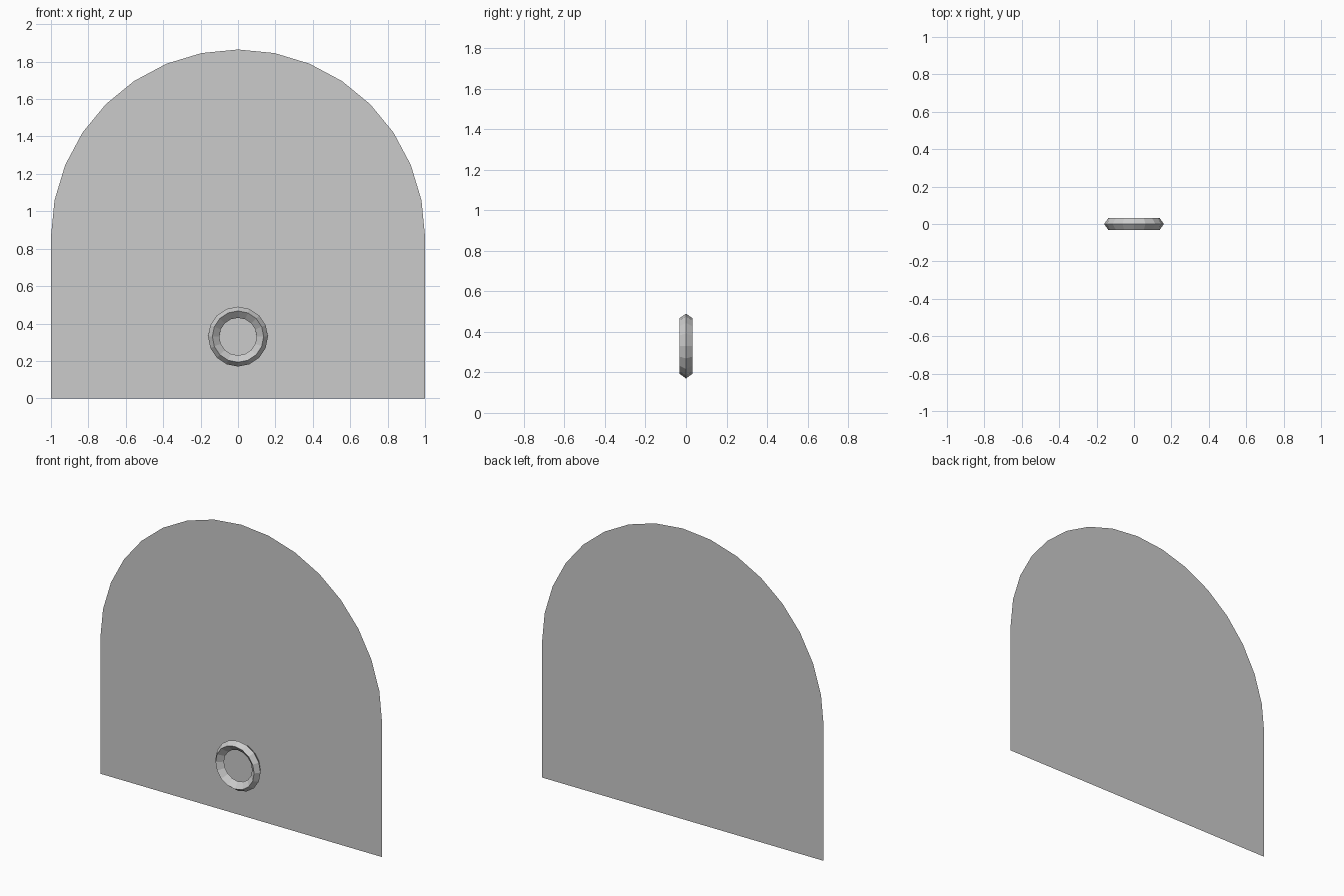
import bpy, bmesh
from math import sin, cos, pi

if "Cube" in bpy.data.objects:
    bpy.data.objects.remove(bpy.data.objects["Cube"])

ARCH_Z = 0.865   # where the straight sides meet the half circle
RING_Z = 0.33
HALF = 0.032     # half depth of the ring


def make_object(name, bm):
    mesh = bpy.data.meshes.new(name)
    bm.to_mesh(mesh)
    bm.free()
    obj = bpy.data.objects.new(name, mesh)
    bpy.context.collection.objects.link(obj)
    return obj


# Thin arched back panel: a single flat sheet behind the ring
bm = bmesh.new()
outline = [(-1, 0), (1, 0)]
outline += [(cos(pi * i / 16), ARCH_Z + sin(pi * i / 16)) for i in range(17)]
bm.faces.new([bm.verts.new((x, HALF, z)) for x, z in outline])
make_object("arched_panel", bm)

# Faceted ring: a diamond cross-section swept round a circle
bm = bmesh.new()
profile = [(0.16, 0), (0.137, -HALF), (0.10, 0), (0.137, HALF)]
SIDES = 16
loops = []
for i in range(SIDES):
    a = 2 * pi * i / SIDES
    loops.append([bm.verts.new((r * cos(a), y, RING_Z + r * sin(a)))
                  for r, y in profile])
for i in range(SIDES):
    cur, nxt = loops[i], loops[(i + 1) % SIDES]
    for j in range(4):
        k = (j + 1) % 4
        bm.faces.new((cur[j], cur[k], nxt[k], nxt[j]))
bmesh.ops.recalc_face_normals(bm, faces=bm.faces)
make_object("ring", bm)
